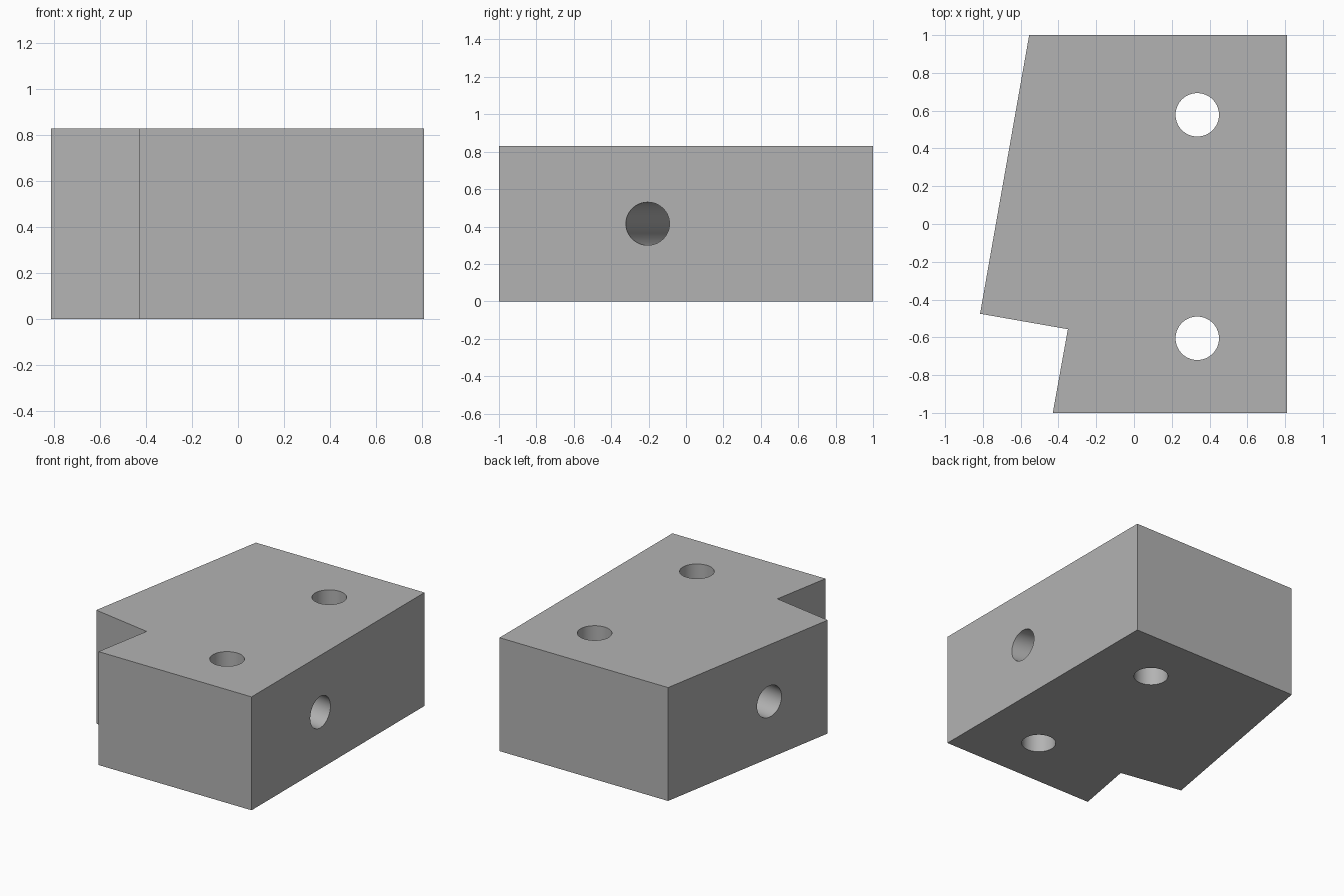
import bpy, bmesh, math
from mathutils import Matrix, Vector

cube = bpy.data.objects.get("Cube")
if cube:
    bpy.data.objects.remove(cube, do_unlink=True)

HEIGHT = 0.83
RADIUS = 0.115
TILT = math.radians(10)

grey = bpy.data.materials.new("plain grey")
grey.use_nodes = True
grey.diffuse_color = (0.45, 0.45, 0.45, 1)
grey.node_tree.nodes["Principled BSDF"].inputs["Base Color"].default_value = grey.diffuse_color


def add_object(name, bm):
    mesh = bpy.data.meshes.new(name)
    bm.to_mesh(mesh)
    bm.free()
    mesh.materials.append(grey)
    obj = bpy.data.objects.new(name, mesh)
    bpy.context.collection.objects.link(obj)
    return obj


# Block: plan outline with slanted side and corner notch, raised to full height
outline = [(-0.43, -1), (0.81, -1), (0.81, 1), (-0.555, 1), (-0.815, -0.475), (-0.35, -0.557)]
bm = bmesh.new()
base = bm.faces.new([bm.verts.new((x, y, 0)) for x, y in outline])
raised = bmesh.ops.extrude_face_region(bm, geom=[base])["geom"]
bmesh.ops.translate(bm, vec=(0, 0, HEIGHT), verts=[v for v in raised if isinstance(v, bmesh.types.BMVert)])
bmesh.ops.recalc_face_normals(bm, faces=bm.faces)
block = add_object("block", bm)


def drill(name, centre, axis, length):
    """Cut a round hole through the block along an axis."""
    bm = bmesh.new()
    turn = Vector((0, 0, 1)).rotation_difference(Vector(axis)).to_matrix().to_4x4()
    bmesh.ops.create_cone(bm, cap_ends=True, segments=64, radius1=RADIUS, radius2=RADIUS,
                          depth=length, matrix=Matrix.Translation(centre) @ turn)
    cutter = add_object(name, bm)
    cutter.hide_render = True
    cut = block.modifiers.new(name, "BOOLEAN")
    cut.operation = "DIFFERENCE"
    cut.solver = "EXACT"
    cut.object = cutter
    bpy.context.view_layer.objects.active = block
    bpy.ops.object.modifier_apply(modifier=cut.name)
    bpy.data.objects.remove(cutter, do_unlink=True)


# Two upright holes, then the cross hole square to the slanted side
for y in (0.578, -0.605):
    drill("upright_hole", (0.335, y, HEIGHT / 2), (0, 0, 1), 2)
drill("cross_hole", (0.045, -0.07, HEIGHT / 2), (-math.cos(TILT), math.sin(TILT), 0), 3)

# Smooth hole walls, sharp block edges
bpy.ops.object.select_all(action="DESELECT")
block.select_set(True)
bpy.context.view_layer.objects.active = block
bpy.ops.object.shade_smooth_by_angle(angle=math.radians(30))
